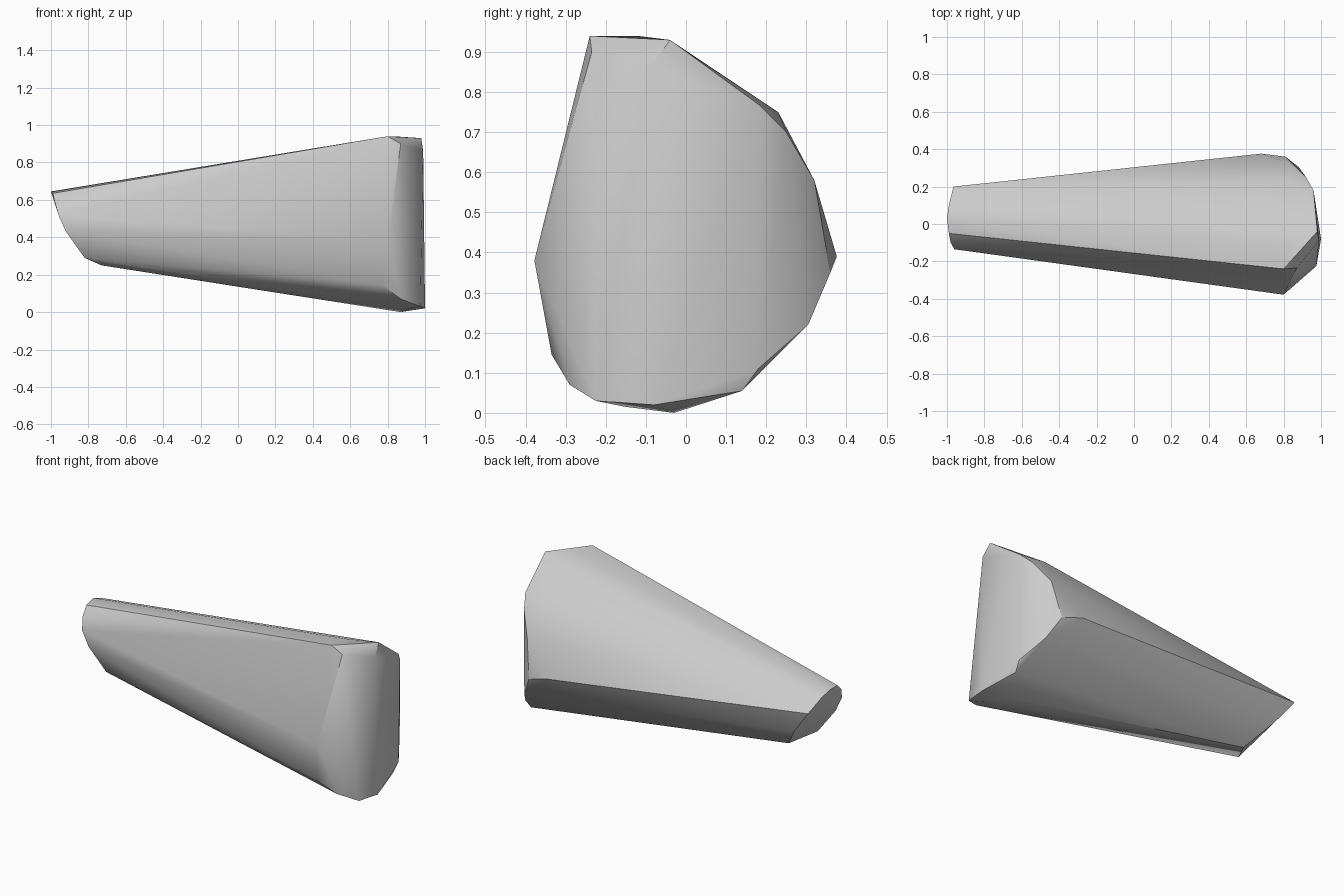
import bpy
import bmesh
import math

default_cube = bpy.data.objects.get("Cube")
if default_cube:
    bpy.data.objects.remove(default_cube, do_unlink=True)


def make_material(name, colour):
    material = bpy.data.materials.new(name)
    material.use_nodes = True
    material.diffuse_color = colour
    shader = material.node_tree.nodes["Principled BSDF"]
    shader.inputs["Base Color"].default_value = colour
    return material


def make_hull(name, rings, material):
    """Stretch one convex skin over a few cross-section rings."""
    bm = bmesh.new()
    for ring in rings:
        for point in ring:
            bm.verts.new(point)
    hull = bmesh.ops.convex_hull(bm, input=bm.verts)
    leftover = {item for key in ("geom_interior", "geom_unused")
                for item in hull[key] if isinstance(item, bmesh.types.BMVert)}
    bmesh.ops.delete(bm, geom=list(leftover), context="VERTS")
    bmesh.ops.recalc_face_normals(bm, faces=bm.faces)
    mesh = bpy.data.meshes.new(name)
    bm.to_mesh(mesh)
    bm.free()
    obj = bpy.data.objects.new(name, mesh)
    bpy.context.collection.objects.link(obj)
    mesh.materials.append(material)
    return obj


# Narrow slanted end, running round from its upper edge
narrow_ring = [
    (-1, .03, .645), (-.99, -.05, .635), (-.98, -.1, .59),
    (-.96, -.135, .52), (-.92, -.13, .43), (-.82, -.1, .29),
    (-.73, .05, .25), (-.85, .17, .4), (-.965, .2, .55), (-.99, .1, .62),
]

# Widest ring, where the long sides meet the bevelled end
wide_ring = [
    (.8, -.24, .94), (.83, -.12, .94), (.82, .23, .75),
    (.85, .32, .58), (.68, .376, .39), (.81, .36, .35),
    (.95, .14, .055), (.87, -.03, 0), (.9, -.15, .015),
    (.87, -.29, .07), (.77, -.335, .145), (.8, -.378, .38),
    (.87, -.235, .9),
]

# Outline of the broad end face
end_ring = [
    (.98, -.04, .93), (.99, -.09, .86), (.96, .18, .77), (.92, .25, .7),
    (.88, .305, .22), (.96, .18, .11), (1, -.08, .02), (.975, -.225, .03),
]

stone_grey = make_material("stone_grey", (0.6, 0.6, 0.6, 1))
body = make_hull("tapered_block", [narrow_ring, wide_ring, end_ring], stone_grey)

# Soft sides with crisp rims
bpy.ops.object.select_all(action="DESELECT")
body.select_set(True)
bpy.context.view_layer.objects.active = body
bpy.ops.object.shade_smooth_by_angle(angle=math.radians(30))
